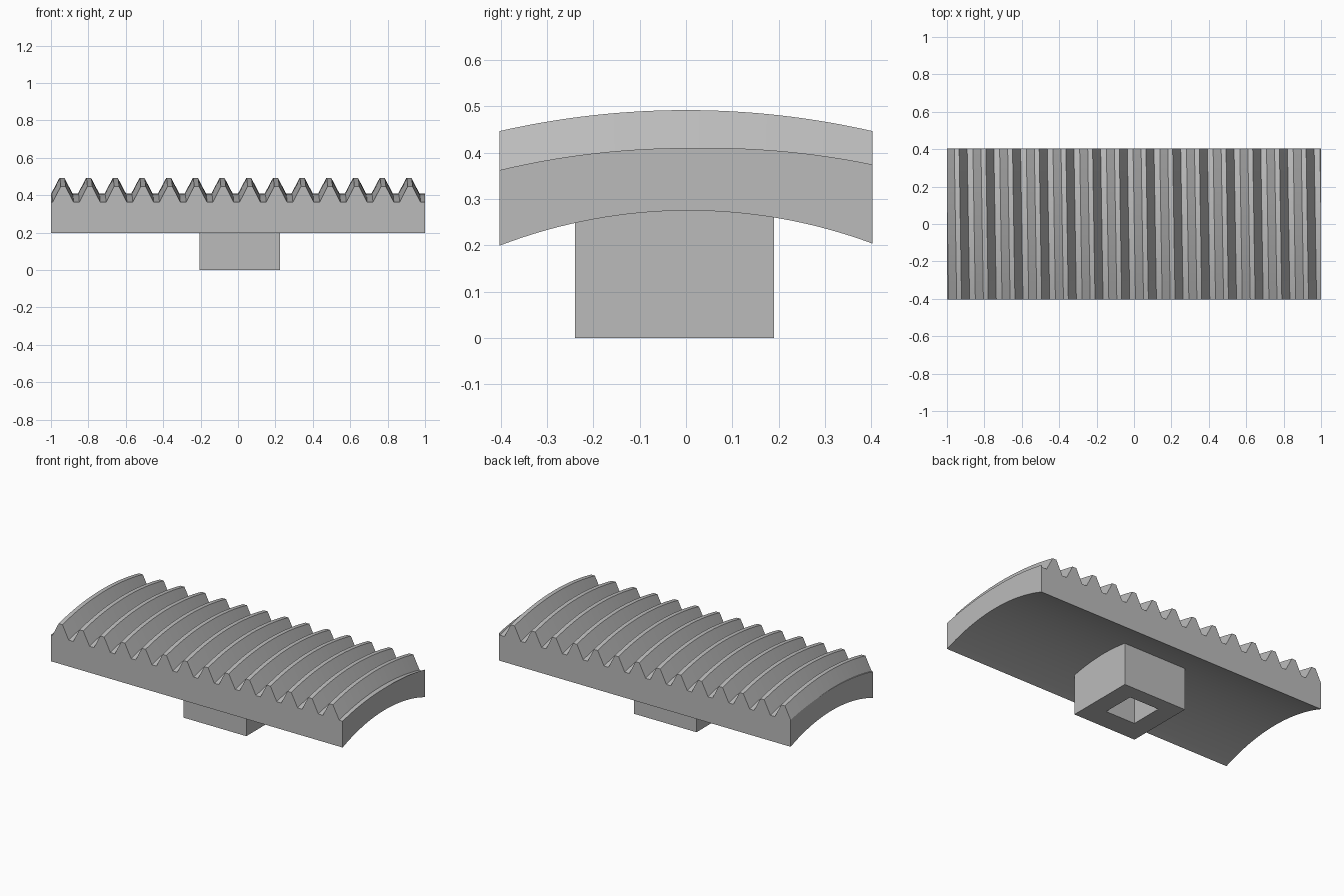
import bpy, bmesh, math

cube = bpy.data.objects.get("Cube")
if cube:
    bpy.data.objects.remove(cube, do_unlink=True)

grey = bpy.data.materials.new("plain grey")
grey.use_nodes = True
colour = (0.5, 0.5, 0.5, 1)
grey.diffuse_color = colour
grey.node_tree.nodes["Principled BSDF"].inputs["Base Color"].default_value = colour


def finish(bm, name, smooth=False):
    bmesh.ops.recalc_face_normals(bm, faces=bm.faces[:])
    mesh = bpy.data.meshes.new(name)
    bm.to_mesh(mesh)
    bm.free()
    mesh.materials.append(grey)
    obj = bpy.data.objects.new(name, mesh)
    bpy.context.collection.objects.link(obj)
    if smooth:
        bpy.ops.object.select_all(action="DESELECT")
        obj.select_set(True)
        bpy.context.view_layer.objects.active = obj
        bpy.ops.object.shade_smooth_by_angle(angle=math.radians(20))
    return obj


def arc(radius, crest, y):
    return crest - radius + math.sqrt(radius ** 2 - y ** 2)


# Tooth outline and the gentle helical slant along the width
PITCH, TIP, FLANK, HEIGHT = 0.1427, 0.013, 0.043, 0.082
HALF_WIDTH, SLANT, ROOT_RADIUS, ROOT_TOP = 0.403, 0.016, 1.73, 0.41
ROWS = 32

outline = []
for k in range(-1, 16):
    x = -0.9415 + k * PITCH
    outline += [(x - TIP - FLANK, 0), (x - TIP, HEIGHT),
                (x + TIP, HEIGHT), (x + TIP + FLANK, 0)]

# Toothed plate: one outline per row, swept over the arch
bm = bmesh.new()
rows = []
for i in range(ROWS + 1):
    y = HALF_WIDTH * (2 * i / ROWS - 1)
    shift = -SLANT * y
    row = [bm.verts.new((x + shift, y, arc(ROOT_RADIUS + h, ROOT_TOP + h, y)))
           for x, h in outline]
    under = arc(1.14, 0.275, y - 0.006)
    row += [bm.verts.new((x + shift, y, under))
            for x in (outline[-1][0], outline[0][0])]
    rows.append(row)
for a, b in zip(rows, rows[1:]):
    for j in range(len(a)):
        n = (j + 1) % len(a)
        bm.faces.new((a[j], a[n], b[n], b[j]))
bm.faces.new(rows[0])
bm.faces.new(rows[-1])

# Square off both ends
for side in (-1, 1):
    cut = bmesh.ops.bisect_plane(
        bm, geom=bm.verts[:] + bm.edges[:] + bm.faces[:], dist=1e-6,
        plane_co=(side, 0, 0), plane_no=(side, 0, 0), clear_outer=True)
    edges = [e for e in cut["geom_cut"] if isinstance(e, bmesh.types.BMEdge)]
    bmesh.ops.holes_fill(bm, edges=edges, sides=0)
finish(bm, "toothed_plate", smooth=True)


# Mounting block with a square socket, reaching up into the plate
def loop(bm, x0, x1, y0, y1):
    return [bm.verts.new((x, y, 0))
            for x, y in ((x0, y0), (x1, y0), (x1, y1), (x0, y1))]


bm = bmesh.new()
outer = loop(bm, -0.205, 0.225, -0.24, 0.19)
inner = loop(bm, -0.09, 0.112, -0.104, 0.1)
for j in range(4):
    n = (j + 1) % 4
    bm.faces.new((outer[j], outer[n], inner[n], inner[j]))
top = bmesh.ops.extrude_face_region(bm, geom=bm.faces[:], use_keep_orig=True)
for v in top["geom"]:
    if isinstance(v, bmesh.types.BMVert):
        v.co.z = 0.3
finish(bm, "mounting_block")
